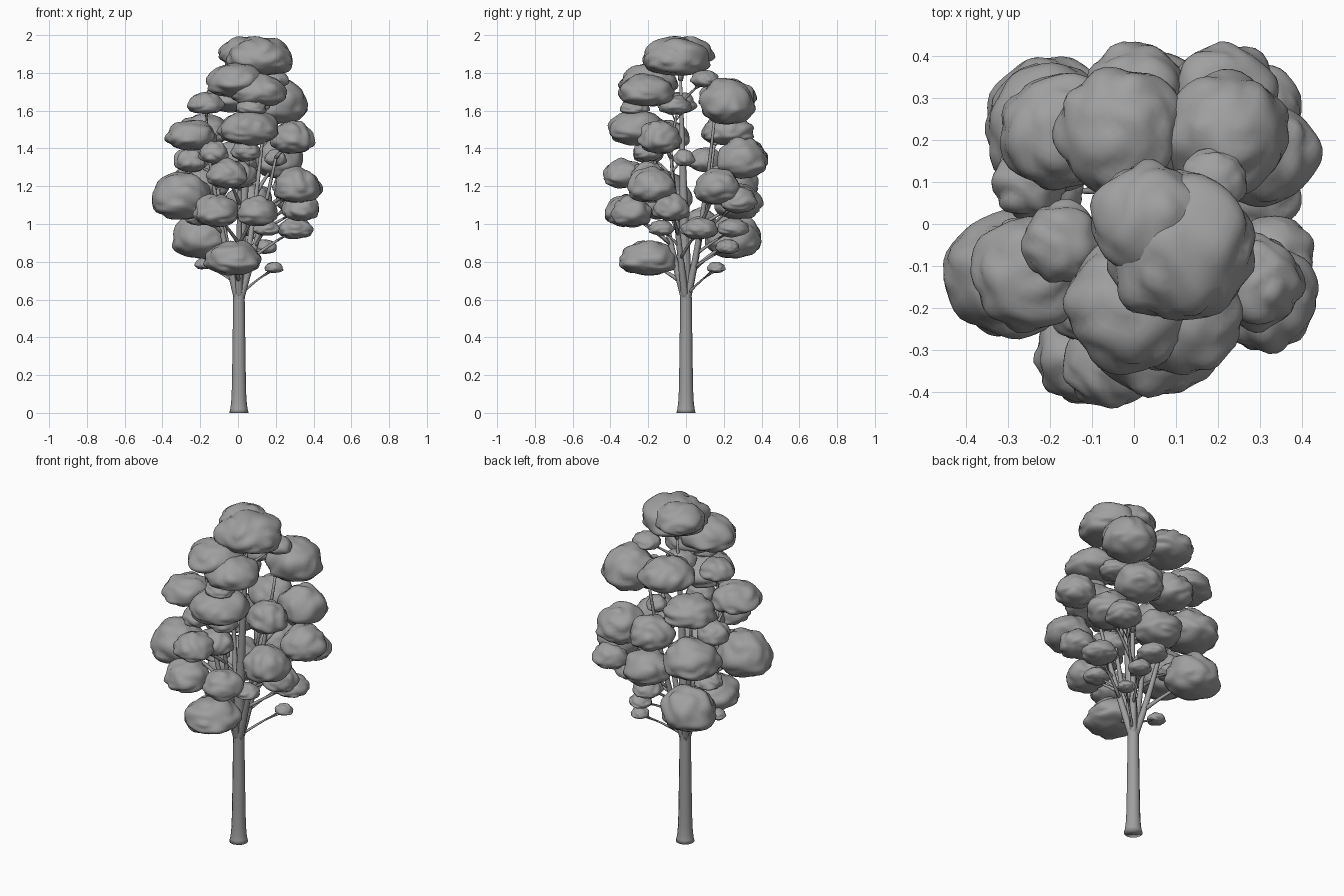
import bpy
import bmesh
import math
import random
from mathutils import Vector, noise

random.seed(4)
UP = Vector((0, 0, 1))

default_cube = bpy.data.objects.get("Cube")
if default_cube:
    bpy.data.objects.remove(default_cube, do_unlink=True)

# One plain grey for the whole tree
grey = bpy.data.materials.new("plain grey")
grey.use_nodes = True
colour = (0.35, 0.35, 0.35, 1)
grey.diffuse_color = colour
grey.node_tree.nodes["Principled BSDF"].inputs["Base Color"].default_value = colour


def add_mesh(name, bm):
    """Turn a bmesh into a smooth shaded object."""
    bmesh.ops.recalc_face_normals(bm, faces=bm.faces)
    for face in bm.faces:
        face.smooth = True
    mesh = bpy.data.meshes.new(name)
    bm.to_mesh(mesh)
    bm.free()
    mesh.materials.append(grey)
    obj = bpy.data.objects.new(name, mesh)
    bpy.context.collection.objects.link(obj)


def add_tube(bm, points, radii, sides):
    """Sweep a tapering ring of the given sides along a path."""
    rings = []
    for i, point in enumerate(points):
        ahead = points[min(i + 1, len(points) - 1)]
        behind = points[max(i - 1, 0)]
        turn = UP.rotation_difference(ahead - behind)
        ring = []
        for k in range(sides):
            angle = math.tau * k / sides
            offset = Vector((math.cos(angle), math.sin(angle), 0)) * radii[i]
            ring.append(bm.verts.new(point + turn @ offset))
        rings.append(ring)
    for low, high in zip(rings, rings[1:]):
        for k in range(sides):
            n = (k + 1) % sides
            bm.faces.new((low[k], low[n], high[n], high[k]))
    bm.faces.new(rings[0])
    bm.faces.new(rings[-1])


def arc(start, bend, end, steps):
    """Points on a curve from start to end, pulled towards bend."""
    return [start.lerp(bend, i / steps).lerp(bend.lerp(end, i / steps), i / steps)
            for i in range(steps + 1)]


def taper(thick, thin, steps):
    return [thick + (thin - thick) * i / steps for i in range(steps + 1)]


def trunk_point(z):
    """Centre of the trunk, which leans gently towards its tip."""
    lean = max(0, z - 0.6) / 1.25
    return Vector((0.005 + 0.08 * lean ** 1.3, -0.03 * lean, z))


def trunk_radius(z):
    flare = 0.012 * math.exp(-z * 25)
    return 0.039 - 0.014 * z + flare if z < 0.65 else 0.03 * (1.9 - z) / 1.25 + 0.003


def add_clump(name, x, y, z, radius, flatness):
    """Billowing leaf mass with a flattened underside, fitted to its size."""
    bm = bmesh.new()
    bmesh.ops.create_icosphere(bm, subdivisions=4, radius=1)
    seed = Vector([random.uniform(-50, 50) for _ in range(3)])
    for v in bm.verts:
        v.co *= 1 + 0.24 * abs(noise.noise(v.co * 1.5 + seed))
        if v.co.z < 0:
            v.co.z *= 0.6
    half = Vector((radius, radius, radius * flatness))
    centre = (x, y, z)
    for axis in range(3):
        values = [v.co[axis] for v in bm.verts]
        low, high = min(values), max(values)
        for v in bm.verts:
            unit = 2 * (v.co[axis] - low) / (high - low) - 1
            v.co[axis] = centre[axis] + unit * half[axis]
    add_mesh(name, bm)


def add_branch(bm, joints, x, y, z, radius):
    """Branch from the nearest lower joint of the limbs out to a clump."""
    end = Vector((x, y, z - radius * 0.15))

    def reach(joint):
        gap = end - joint
        return gap.length + 2 * max(0, 0.6 * gap.xy.length - gap.z)

    start = min(joints, key=reach)
    bend = start.lerp(end, 0.45) + UP * 0.12 * (end.z - start.z)
    path = arc(start, bend, end, 5)
    thick = 0.006 + radius * 0.04
    add_tube(bm, path, taper(thick, thick * 0.45, 5), 7)
    # Side twigs fork off towards the clump's edges
    for side in (-1, 1):
        across = Vector((-y, x, 0)).normalized() * side * radius * 0.5
        fork = path[3]
        tip = end + across
        add_tube(bm, arc(fork, fork.lerp(tip, 0.5), tip, 2), taper(thick * 0.4, thick * 0.2, 2), 5)


# Trunk with a flared foot
heights = [0, 0.02, 0.05, 0.1, 0.2, 0.4, 0.6] + [0.7 + 0.12 * i for i in range(10)]
bm = bmesh.new()
add_tube(bm, [trunk_point(z) for z in heights], [trunk_radius(z) for z in heights], 12)
add_mesh("trunk", bm)

# Steep main limbs fanning out of the trunk
limb_tips = [(.14, .15, 1.55), (-.14, .15, 1.42), (-.16, -.08, 1.4),
             (.01, -.18, 1.42), (.2, -.08, 1.35)]
joints = [trunk_point(0.62 + 0.06 * i) for i in range(20)]
bm = bmesh.new()
for tip in limb_tips:
    end = Vector(tip)
    start = trunk_point(0.58)
    bend = Vector((end.x * 0.55, end.y * 0.55, 0.92))
    path = arc(start, bend, end, 12)
    add_tube(bm, path, taper(0.021, 0.007, 12), 8)
    joints += path[2:]
add_mesh("main_limbs", bm)

# Leaf clumps: centre and radius
crown_clumps = [
    (.11, -.05, 1.89, .18), (.04, .01, 1.91, .145), (-.01, -.2, 1.76, .16),
    (.11, -.21, 1.71, .15), (-.17, -.04, 1.64, .1), (.08, -.06, 1.63, .09),
    (.07, -.27, 1.62, .08), (-.04, .22, 1.68, .155), (.19, .1, 1.77, .08),
    (-.25, -.12, 1.47, .14), (.05, -.25, 1.51, .165), (-.18, .22, 1.5, .14),
]
middle_clumps = [
    (-.13, -.2, 1.38, .08), (.04, -.2, 1.39, .08), (.2, -.01, 1.35, .06),
    (-.06, -.33, 1.27, .11), (0, -.2, 1.26, .1), (.31, -.18, 1.21, .13),
    (.32, .17, 1.2, .13), (-.2, .23, 1.23, .155), (0, .31, 1.36, .125),
    (-.25, .1, 1.34, .09), (.1, -.29, 1.07, .11), (-.12, -.31, 1.07, .12),
    (.33, -.08, 1.09, .1), (.3, .28, 1.13, .1), (.06, .28, 1.12, .13),
    (.29, -.14, 1.46, .12),
]
low_clumps = [
    (.3, .07, .98, .1), (.15, -.13, .98, .07), (-.03, -.2, .82, .155),
    (.19, .16, .77, .05), (.14, .22, .88, .065), (-.18, -.03, .79, .05),
    (.08, .25, .98, .085), (-.2, .08, 1.04, .08),
]
round_clumps = [
    (.22, .22, 1.65, .15), (.21, .3, 1.35, .135), (-.3, -.12, 1.15, .155),
    (-.2, .25, .94, .15),
]

tiers = {
    "crown": (crown_clumps, 0.58),
    "middle": (middle_clumps, 0.74),
    "low": (low_clumps, 0.6),
    "round": (round_clumps, 0.82),
}
bm = bmesh.new()
for tier, (clumps, flatness) in tiers.items():
    for number, clump in enumerate(clumps, 1):
        add_clump(f"{tier}_leaf_clump_{number}", *clump, flatness)
        add_branch(bm, joints, *clump)
add_mesh("branches", bm)
